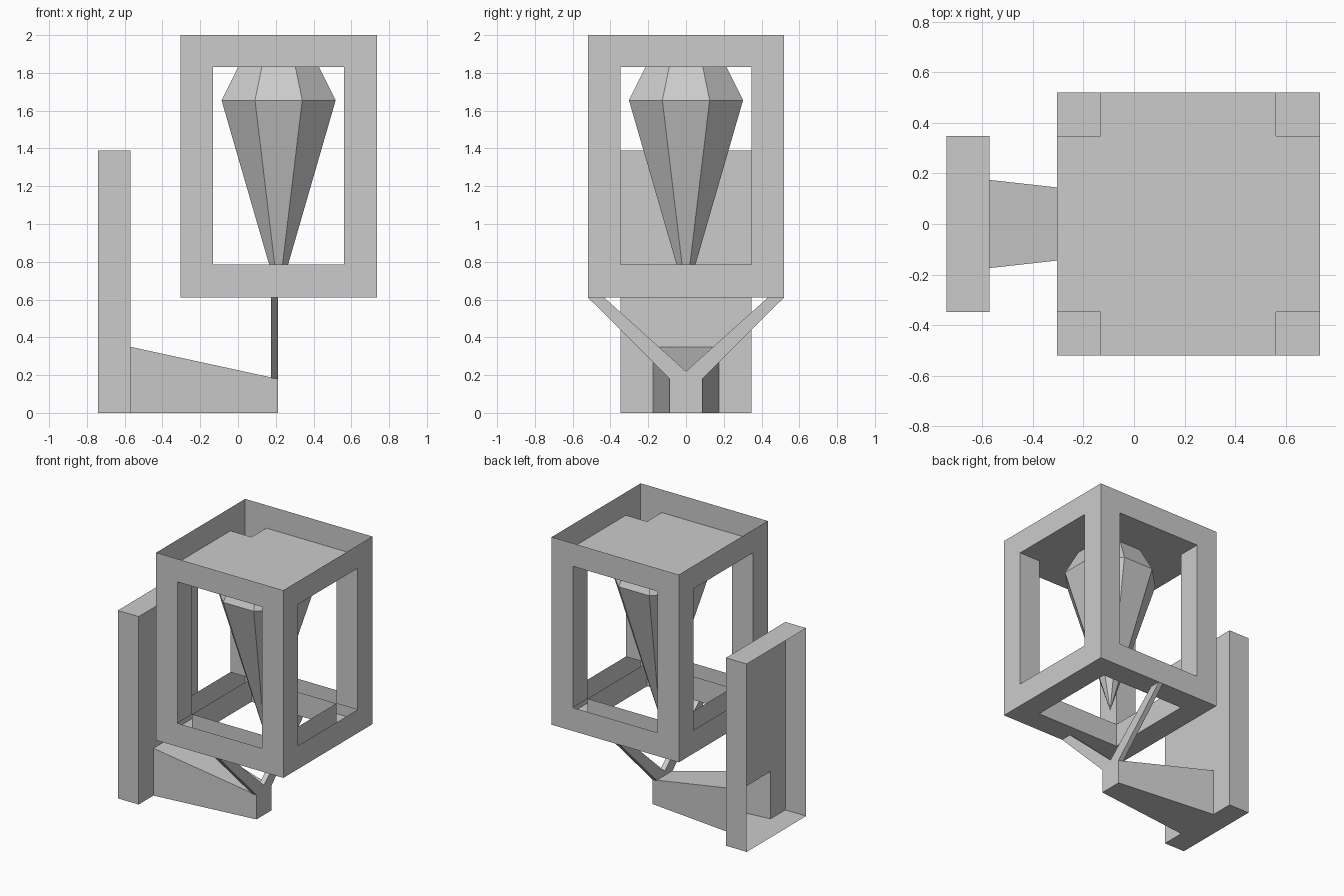
import bpy, bmesh, math
from mathutils import Matrix, Vector

cube = bpy.data.objects.get("Cube")
if cube:
    bpy.data.objects.remove(cube, do_unlink=True)

grey = bpy.data.materials.new("plain grey")
grey.use_nodes = True
COLOUR = (0.6, 0.6, 0.6, 1)
grey.diffuse_color = COLOUR
grey.node_tree.nodes["Principled BSDF"].inputs["Base Color"].default_value = COLOUR

CX = 0.215                     # lantern axis
H, W = 0.52, 0.347             # half width of the cage and of its openings
Z0, Z1, Z2, Z3 = 0.612, 0.785, 1.83, 2.0


def face(bm, *points):
    return bm.faces.new([bm.verts.new(p) for p in points])


def finish(bm, name, location=(0, 0, 0), recalc=False):
    bmesh.ops.remove_doubles(bm, verts=bm.verts, dist=0.0005)
    if recalc:
        bmesh.ops.recalc_face_normals(bm, faces=bm.faces)
    mesh = bpy.data.meshes.new(name)
    bm.to_mesh(mesh)
    bm.free()
    mesh.materials.append(grey)
    obj = bpy.data.objects.new(name, mesh)
    obj.location = location
    bpy.context.collection.objects.link(obj)
    return obj


def four_sides(name, build):
    """Repeat one side of the cage around the lantern axis."""
    bm = bmesh.new()
    for k in range(4):
        turn = Matrix.Rotation(k * math.pi / 2, 3, 'Z')
        build(lambda *pts: face(bm, *[turn @ Vector(p) for p in pts]))
    return finish(bm, name, (CX, 0, 0))


# Outer cage walls: a three by three grid with the middle left open
def wall(add):
    us, zs = (-H, -W, W, H), (Z0, Z1, Z2, Z3)
    for i in range(3):
        for j in range(3):
            if (i, j) != (1, 1):
                a, b, c, d = us[i], us[i + 1], zs[j], zs[j + 1]
                add((a, -H, c), (b, -H, c), (b, -H, d), (a, -H, d))


four_sides("cage_walls", wall)


# Inner faces of the hollow corner posts
def post(add):
    for s in (-1, 1):
        pts = [(s * W, -H, Z1), (s * W, -W, Z1), (s * W, -W, Z2), (s * W, -H, Z2)]
        add(*(pts[::-1] if s < 0 else pts)[::-1])


four_sides("post_inner_faces", post)


# Open trough around the bottom: floor and inner rim
def trough(add):
    add((-H, -H, Z0), (-W, -W, Z0), (W, -W, Z0), (H, -H, Z0))
    add((-W, -W, Z0), (-W, -W, Z1), (W, -W, Z1), (W, -W, Z0))


four_sides("bottom_trough", trough)

# Recessed lid in a cross shape, leaving the posts open
bm = bmesh.new()
face(bm, *[(x, y, Z2) for x, y in (
    (-W, -H), (W, -H), (W, -W), (H, -W), (H, W), (W, W),
    (W, H), (-W, H), (-W, W), (-H, W), (-H, -W), (-W, -W))])
finish(bm, "recessed_lid", (CX, 0, 0))

# Eight sided crystal hanging from the lid
bm = bmesh.new()
k = 1 / math.cos(math.pi / 8)
for r1, r2, low, high in ((0.0, 0.302, Z0, 1.655), (0.302, 0.215, 1.655, Z2)):
    bmesh.ops.create_cone(
        bm, segments=8, radius1=r1 * k, radius2=r2 * k, depth=high - low,
        matrix=Matrix.Translation((0, 0, (low + high) / 2))
        @ Matrix.Rotation(math.pi / 8, 4, 'Z'))
finish(bm, "crystal", (CX, 0, 0), recalc=True)

# Wall plate: a box open at the back, pierced where the hollow arm joins
XB, XF, PW, PH = -0.74, -0.57, 0.347, 1.39
AW, AH = 0.174, 0.35
bm = bmesh.new()
for s in (-1, 1):
    side = [(XB, s * PW, 0), (XF, s * PW, 0), (XF, s * PW, PH), (XB, s * PW, PH)]
    face(bm, *(side if s < 0 else side[::-1]))
face(bm, (XB, -PW, PH), (XF, -PW, PH), (XF, PW, PH), (XB, PW, PH))
face(bm, (XB, PW, 0), (XF, PW, 0), (XF, -PW, 0), (XB, -PW, 0))
face(bm, *[(XF, y, z) for y, z in (
    (-PW, 0), (-AW, 0), (-AW, AH), (AW, AH), (AW, 0), (PW, 0), (PW, PH), (-PW, PH))])
finish(bm, "wall_plate")

# Tapered hollow arm, closed at its far end
XE, EW, EH = 0.212, 0.087, 0.18
bm = bmesh.new()
near = [(XF, y, z) for y, z in ((-AW, 0), (AW, 0), (AW, AH), (-AW, AH))]
far = [(XE, y, z) for y, z in ((-EW, 0), (EW, 0), (EW, EH), (-EW, EH))]
face(bm, *far)
for i in range(4):
    j = (i + 1) % 4
    face(bm, near[i], near[j], far[j], far[i])
finish(bm, "support_arm", recalc=True)

# Forked brace from the arm to the cage
bm = bmesh.new()
profile = ((-EW, EH), (EW, EH), (H, Z0), (0.435, Z0), (0, 0.22), (-0.435, Z0), (-H, Z0))
base = face(bm, *[(XE - 0.037, y, z) for y, z in profile])
ext = bmesh.ops.extrude_face_region(bm, geom=[base], use_keep_orig=True)
moved = [v for v in ext["geom"] if isinstance(v, bmesh.types.BMVert)]
bmesh.ops.translate(bm, verts=moved, vec=(0.037, 0, 0))
finish(bm, "forked_brace", recalc=True)
